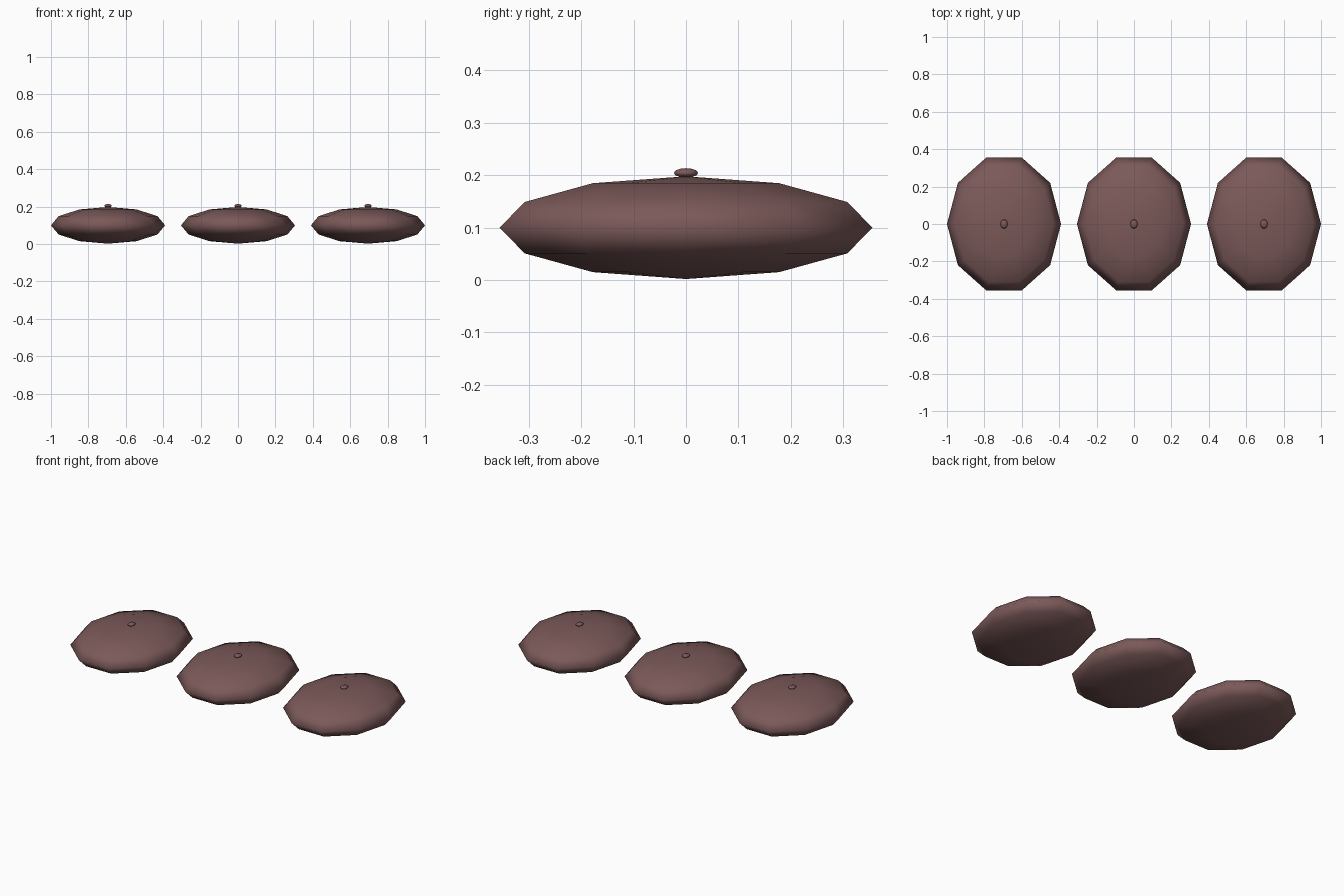
import bpy, bmesh
from math import sin, cos, pi

if "Cube" in bpy.data.objects:
    bpy.data.objects.remove(bpy.data.objects["Cube"])

brown = bpy.data.materials.new("dull reddish brown")
brown.diffuse_color = (0.2, 0.1, 0.1, 1)
brown.use_nodes = True
brown.node_tree.nodes["Principled BSDF"].inputs["Base Color"].default_value = brown.diffuse_color


def ellipsoid(name, center, radii, segs, rings):
    """Smooth low-poly ellipsoid with its first meridian on +x."""
    bm = bmesh.new()
    loops = []
    for i in range(1, rings):
        t = pi * i / rings
        loops.append([bm.verts.new((radii[0] * sin(t) * cos(2 * pi * j / segs),
                                    radii[1] * sin(t) * sin(2 * pi * j / segs),
                                    radii[2] * cos(t))) for j in range(segs)])
    top = bm.verts.new((0, 0, radii[2]))
    bottom = bm.verts.new((0, 0, -radii[2]))
    for j in range(segs):
        k = (j + 1) % segs
        bm.faces.new((top, loops[0][j], loops[0][k]))
        bm.faces.new((bottom, loops[-1][k], loops[-1][j]))
        for a, b in zip(loops, loops[1:]):
            bm.faces.new((a[j], b[j], b[k], a[k]))
    for f in bm.faces:
        f.smooth = True
    bmesh.ops.recalc_face_normals(bm, faces=bm.faces)
    mesh = bpy.data.meshes.new(name)
    bm.to_mesh(mesh)
    bm.free()
    mesh.materials.append(brown)
    obj = bpy.data.objects.new(name, mesh)
    obj.location = center
    bpy.context.collection.objects.link(obj)


# three flattened oval stones in a row, each with a small button on top
for n, x in zip(("left", "middle", "right"), (-0.695, 0, 0.695)):
    ellipsoid(n + "_oval_body", (x, 0, 0.1), (0.305, 0.374, 0.098), 10, 6)
    ellipsoid(n + "_top_button", (x, 0, 0.2045), (0.0195, 0.0245, 0.009), 10, 6)
